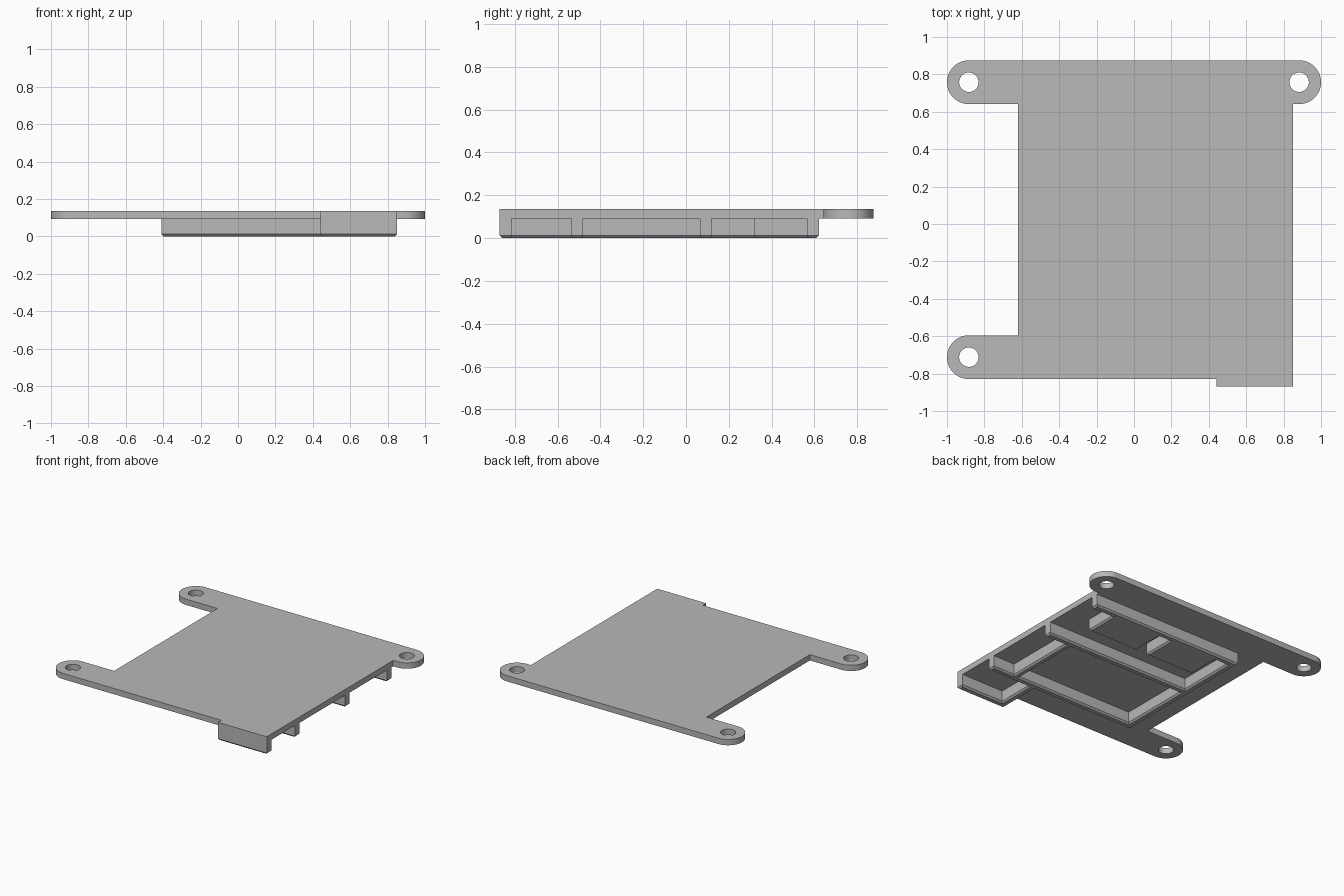
import bpy, bmesh
from math import sin, cos, pi

cube = bpy.data.objects.get("Cube")
if cube:
    bpy.data.objects.remove(cube, do_unlink=True)

PLATE_Z, TOP_Z = 0.092, 0.136
EAR_R, HOLE_R, EAR_X = 0.117, 0.052, 0.883
BACK_Y, FRONT_Y = 0.758, -0.712
EDGE_X, SIDE_X, WALL = 0.85, -0.62, 0.055

grey = bpy.data.materials.new("plain grey")
grey.use_nodes = True
colour = (0.48, 0.48, 0.48, 1)
grey.diffuse_color = colour
grey.node_tree.nodes["Principled BSDF"].inputs["Base Color"].default_value = colour


def arc(cx, cy, r, start, end, steps=24):
    angles = [start + (end - start) * i / steps for i in range(steps + 1)]
    return [(cx + r * cos(a), cy + r * sin(a)) for a in angles]


def add_object(name, mesh):
    obj = bpy.data.objects.new(name, mesh)
    bpy.context.collection.objects.link(obj)
    obj.data.materials.clear()
    obj.data.materials.append(grey)
    bpy.ops.object.select_all(action='DESELECT')
    obj.select_set(True)
    bpy.context.view_layer.objects.active = obj
    bpy.ops.object.shade_smooth_by_angle()
    return obj


# Cover plate: outline with three rounded ears, and a screw hole in each
outline = [(SIDE_X, FRONT_Y + EAR_R), (SIDE_X, BACK_Y - EAR_R)]
outline += arc(-EAR_X, BACK_Y, EAR_R, 1.5 * pi, 0.5 * pi)
outline += arc(EAR_X, BACK_Y, EAR_R, 0.5 * pi, -0.5 * pi)
outline += [(EDGE_X, BACK_Y - EAR_R), (EDGE_X, -0.87), (0.44, -0.87), (0.44, FRONT_Y - EAR_R)]
outline += arc(-EAR_X, FRONT_Y, EAR_R, 1.5 * pi, 0.5 * pi)
loops = [outline]
for x, y in ((-EAR_X, BACK_Y), (EAR_X, BACK_Y), (-EAR_X, FRONT_Y)):
    loops.append(arc(x, y, HOLE_R, 0, 2 * pi, 32)[:-1])

curve = bpy.data.curves.new("plate_outline", 'CURVE')
curve.dimensions = '2D'
curve.fill_mode = 'BOTH'
curve.extrude = (TOP_Z - PLATE_Z) / 2
for loop in loops:
    spline = curve.splines.new('POLY')
    spline.points.add(len(loop) - 1)
    for point, (x, y) in zip(spline.points, loop):
        point.co = (x, y, 0, 1)
    spline.use_cyclic_u = True
helper = bpy.data.objects.new("plate_outline", curve)
bpy.context.collection.objects.link(helper)
bpy.context.view_layer.update()
plate_mesh = bpy.data.meshes.new_from_object(helper.evaluated_get(bpy.context.evaluated_depsgraph_get()))
bpy.data.objects.remove(helper, do_unlink=True)
bm = bmesh.new()
bm.from_mesh(plate_mesh)
bmesh.ops.remove_doubles(bm, verts=bm.verts, dist=1e-5)
bmesh.ops.translate(bm, verts=bm.verts, vec=(0, 0, (TOP_Z + PLATE_Z) / 2))
bmesh.ops.recalc_face_normals(bm, faces=bm.faces)
bm.to_mesh(plate_mesh)
bm.free()
add_object("cover_plate", plate_mesh)

# Underside ribs as rectangles: x from, x to, y from, y to
END_X = -0.41
ribs = [(0.44, EDGE_X, -0.87, -0.87 + WALL),
        (0.44, 0.44 + WALL, -0.87, -0.48),
        (END_X, END_X + WALL, -0.535, 0.62),
        (0.62, 0.67, -0.535, 0.12),
        (0.25, 0.67, 0.32, 0.62),
        (-0.25, 0.155, 0.32, 0.62)]
ribs += [(END_X, EDGE_X, y, y + WALL) for y in (-0.535, 0.065, 0.565)]
xs = sorted({round(v, 4) for r in ribs for v in r[:2]})
ys = sorted({round(v, 4) for r in ribs for v in r[2:]})

# Merge the rectangles into one flat shape, raise it and chamfer its lower rim
bm = bmesh.new()
for x0, x1 in zip(xs, xs[1:]):
    for y0, y1 in zip(ys, ys[1:]):
        cx, cy = (x0 + x1) / 2, (y0 + y1) / 2
        if any(a < cx < b and c < cy < d for a, b, c, d in ribs):
            corners = ((x0, y0), (x0, y1), (x1, y1), (x1, y0))
            bm.faces.new([bm.verts.new((x, y, 0)) for x, y in corners])
bmesh.ops.remove_doubles(bm, verts=bm.verts, dist=1e-5)
result = bmesh.ops.extrude_face_region(bm, geom=bm.faces[:], use_keep_orig=True)
raised = [v for v in result["geom"] if isinstance(v, bmesh.types.BMVert)]
bmesh.ops.translate(bm, verts=raised, vec=(0, 0, PLATE_Z + 0.002))
bmesh.ops.recalc_face_normals(bm, faces=bm.faces)
bmesh.ops.dissolve_limit(bm, angle_limit=0.01, verts=bm.verts, edges=bm.edges)
rim = [e for e in bm.edges if all(v.co.z < 1e-4 for v in e.verts)
       and len(e.link_faces) == 2 and e.calc_face_angle() > 1]
bmesh.ops.bevel(bm, geom=rim, offset=0.012, segments=1, affect='EDGES', clamp_overlap=True)
bmesh.ops.triangulate(bm, faces=[f for f in bm.faces if len(f.verts) > 4])
rib_mesh = bpy.data.meshes.new("underside_ribs")
bm.to_mesh(rib_mesh)
bm.free()
add_object("underside_ribs", rib_mesh)
